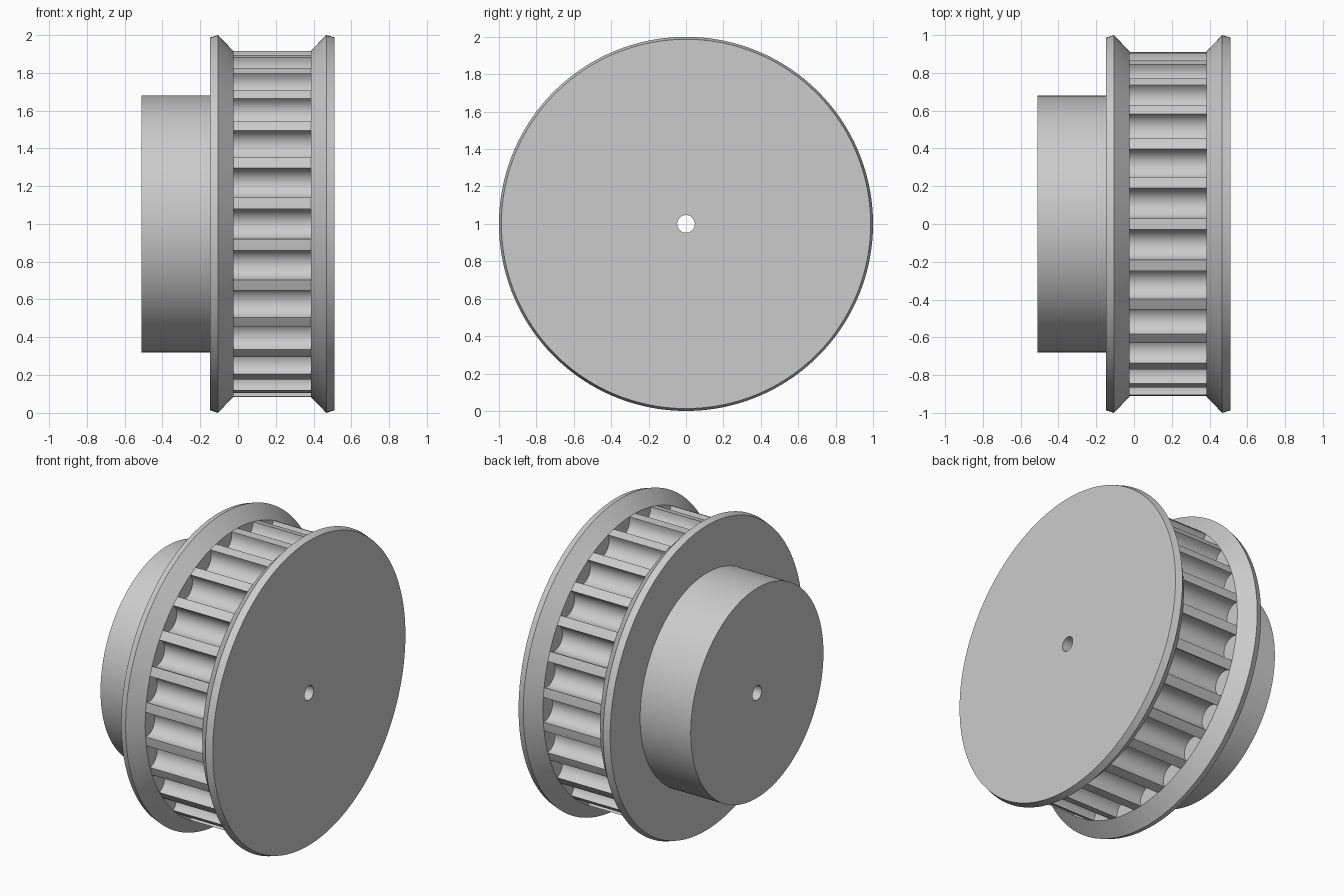
import bpy
import bmesh
from math import pi, sin, cos

if "Cube" in bpy.data.objects:
    bpy.data.objects.remove(bpy.data.objects["Cube"])

CENTRE_Z = 1.0
SEGMENTS = 182
TEETH = 26
RIM_R = 0.915
X0, X1 = -0.025, 0.385      # toothed span between the flanges


def make_object(name, bm):
    bmesh.ops.recalc_face_normals(bm, faces=bm.faces)
    mesh = bpy.data.meshes.new(name)
    bm.to_mesh(mesh)
    bm.free()
    obj = bpy.data.objects.new(name, mesh)
    bpy.context.collection.objects.link(obj)
    obj.location.z = CENTRE_Z
    return obj


def lathe(name, profile):
    """Revolve a closed (x, radius) profile around the x axis."""
    bm = bmesh.new()
    rings = []
    for i in range(SEGMENTS):
        a = 2 * pi * i / SEGMENTS
        rings.append([bm.verts.new((x, r * cos(a), r * sin(a))) for x, r in profile])
    n = len(profile)
    for i in range(SEGMENTS):
        p, q = rings[i], rings[(i + 1) % SEGMENTS]
        for j in range(n):
            k = (j + 1) % n
            bm.faces.new((p[j], p[k], q[k], q[j]))
    return make_object(name, bm)


def groove_cutters(name):
    """One round-bottomed bar per belt groove."""
    half, floor = 0.08, 0.818
    arc_c = floor + half
    section = [(1.0, -half)]
    section += [(arc_c - half * sin(pi * i / 16), -half * cos(pi * i / 16)) for i in range(17)]
    section += [(1.0, half)]
    bm = bmesh.new()
    for t in range(TEETH):
        a = 2 * pi * t / TEETH
        ends = [[bm.verts.new((x, r * cos(a) - w * sin(a), r * sin(a) + w * cos(a)))
                 for r, w in section] for x in (X0, X1)]
        bm.faces.new(ends[0])
        bm.faces.new(ends[1][::-1])
        for j in range(len(section)):
            k = (j + 1) % len(section)
            bm.faces.new((ends[0][j], ends[1][j], ends[1][k], ends[0][k]))
    return make_object(name, bm)


# Hub, two bevelled flanges, rim and through bore as one turned solid
pulley = lathe("toothed_pulley", [
    (-0.51, 0.047), (-0.51, 0.68), (-0.147, 0.68),
    (-0.147, 0.987), (-0.106, 1.0), (X0, RIM_R),
    (X1, RIM_R), (0.467, 1.0), (0.51, 0.987), (0.51, 0.047),
])

# Belt grooves cut between the flanges
cutter = groove_cutters("groove_cutter")
cutter.hide_render = True
cut = pulley.modifiers.new("grooves", 'BOOLEAN')
cut.operation = 'DIFFERENCE'
cut.solver = 'EXACT'
cut.object = cutter

bpy.context.view_layer.objects.active = pulley
pulley.select_set(True)
bpy.ops.object.modifier_apply(modifier=cut.name)
bpy.data.objects.remove(cutter)

# Smooth turned surfaces, sharp edges
bpy.ops.object.shade_smooth_by_angle(angle=pi / 9)
